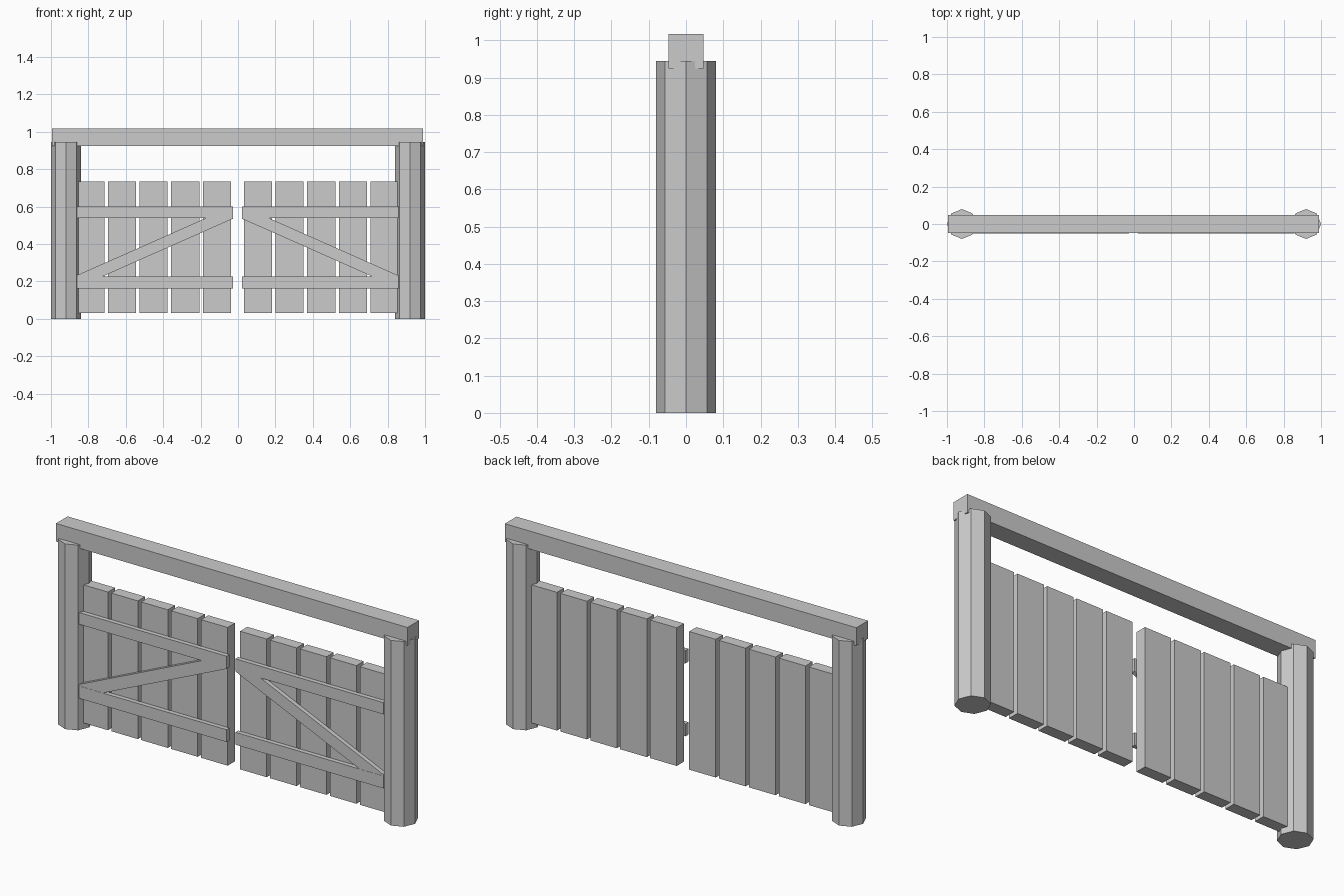
import bpy
import bmesh

cube = bpy.data.objects.get("Cube")
if cube:
    bpy.data.objects.remove(cube, do_unlink=True)

grey = bpy.data.materials.new("plain_grey")
grey.use_nodes = True
colour = (0.6, 0.6, 0.6, 1)
grey.diffuse_color = colour
grey.node_tree.nodes["Principled BSDF"].inputs["Base Color"].default_value = colour


def prism(name, outline, y0, y1):
    """Extrude an x-z outline from y0 back to y1."""
    bm = bmesh.new()
    face = bm.faces.new([bm.verts.new((x, y0, z)) for x, z in outline])
    grown = bmesh.ops.extrude_face_region(bm, geom=[face])["geom"]
    verts = [g for g in grown if isinstance(g, bmesh.types.BMVert)]
    bmesh.ops.translate(bm, verts=verts, vec=(0, y1 - y0, 0))
    bmesh.ops.recalc_face_normals(bm, faces=bm.faces)
    mesh = bpy.data.meshes.new(name)
    bm.to_mesh(mesh)
    bm.free()
    mesh.materials.append(grey)
    obj = bpy.data.objects.new(name, mesh)
    bpy.context.collection.objects.link(obj)
    return obj


def board(name, x0, x1, y0, y1, z0, z1):
    return prism(name, [(x0, z0), (x1, z0), (x1, z1), (x0, z1)], y0, y1)


CENTRE = -0.003   # middle of the gate opening
RAIL_FRONT = -0.052
PLANK_HALF = 0.029
POST_R, POST_H = 0.08, 0.945

# Beam across the top
board("top_beam", -0.995, 0.99, -0.047, 0.047, 0.925, 1.017)

for side, s in (("left", 1), ("right", -1)):
    # Eight-sided post
    bpy.ops.mesh.primitive_cylinder_add(
        vertices=8, radius=POST_R, depth=POST_H,
        location=(s * (1 - POST_R), 0, POST_H / 2))
    post = bpy.context.object
    post.name = side + "_post"
    post.data.materials.append(grey)

    # Five upright planks
    for i in range(5):
        mid = CENTRE + s * (0.11 + 0.169 * i)
        board(f"{side}_plank_{i + 1}", mid - 0.075, mid + 0.075,
              -PLANK_HALF, PLANK_HALF, 0.03, 0.735)

    # Two rails on the front
    inner, outer = CENTRE + s * 0.025, CENTRE + s * 0.86
    for level, z0, z1 in (("lower", 0.162, 0.225), ("upper", 0.54, 0.6)):
        board(f"{side}_{level}_rail", inner, outer,
              RAIL_FRONT, -PLANK_HALF, z0, z1)

    # Diagonal brace from the outer bottom to the inner top
    outline = [(0.86, 0.225), (0.724, 0.225), (0.025, 0.535),
               (0.025, 0.54), (0.165, 0.54), (0.86, 0.232)]
    prism(side + "_brace", [(CENTRE + s * x, z) for x, z in outline],
          RAIL_FRONT + 0.001, -PLANK_HALF)
